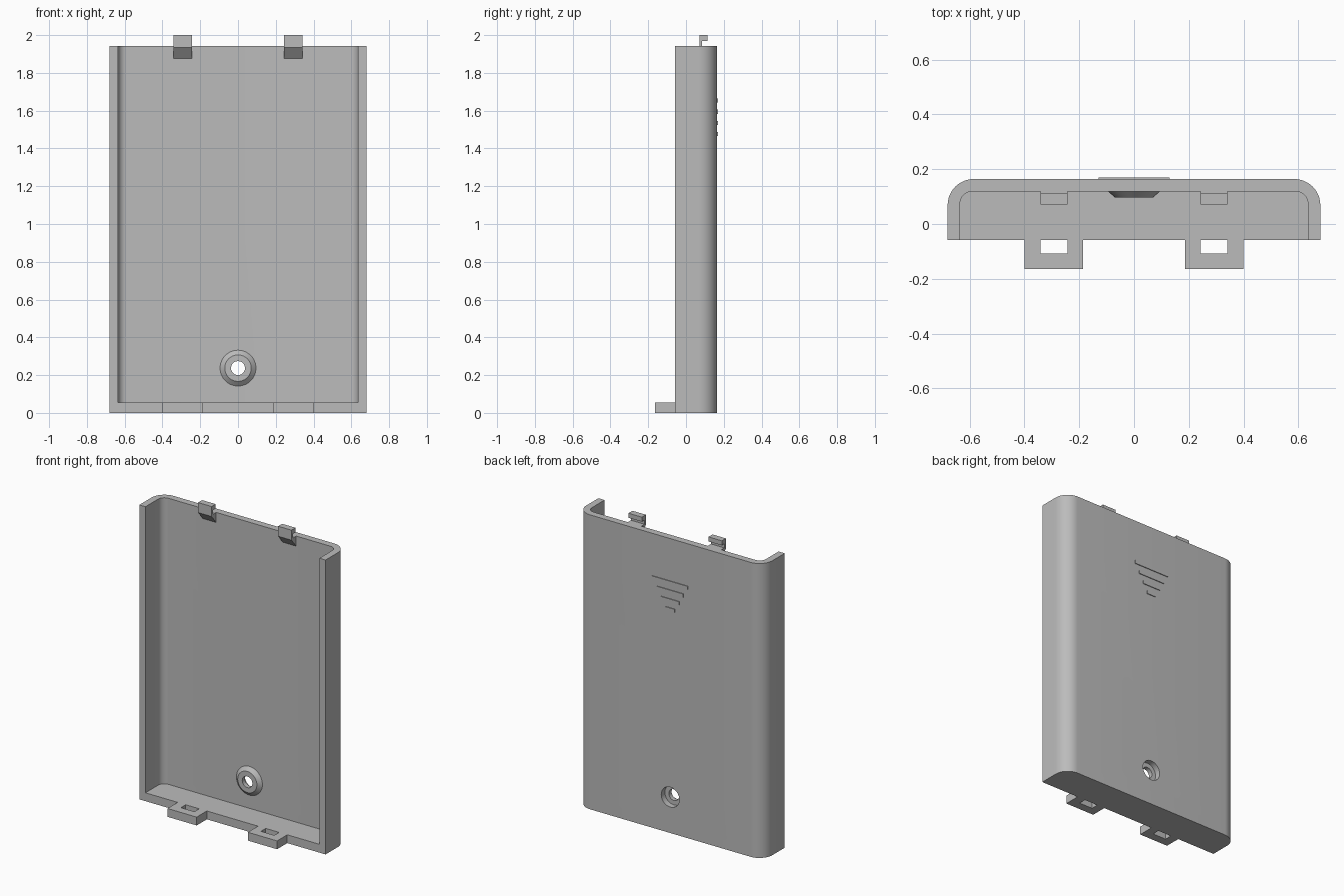
import bpy, bmesh
from math import sin, cos, pi, radians
from mathutils import Vector

if "Cube" in bpy.data.objects:
    bpy.data.objects.remove(bpy.data.objects["Cube"], do_unlink=True)

grey = bpy.data.materials.new("plain grey plastic")
grey.use_nodes = True
grey.diffuse_color = (0.5, 0.5, 0.5, 1)
grey.node_tree.nodes["Principled BSDF"].inputs["Base Color"].default_value = (0.5, 0.5, 0.5, 1)

HALF, BACK, LIP, TOP = 0.68, 0.164, -0.058, 1.943
WALL, FLOOR = 0.045, 0.055
SCREW_Z = 0.237


def finish(name, bm, smooth=False):
    bmesh.ops.recalc_face_normals(bm, faces=bm.faces)
    mesh = bpy.data.meshes.new(name)
    bm.to_mesh(mesh)
    bm.free()
    mesh.materials.append(grey)
    obj = bpy.data.objects.new(name, mesh)
    bpy.context.collection.objects.link(obj)
    if smooth:
        activate(obj)
        bpy.ops.object.shade_smooth_by_angle(angle=radians(30))
    return obj


def activate(obj):
    bpy.ops.object.select_all(action='DESELECT')
    obj.select_set(True)
    bpy.context.view_layer.objects.active = obj


def prism(name, points, direction):
    """Extrude a flat outline of 3D points along a direction."""
    bm = bmesh.new()
    face = bm.faces.new([bm.verts.new(p) for p in points])
    moved = bmesh.ops.extrude_face_region(bm, geom=[face])["geom"]
    bmesh.ops.translate(bm, vec=Vector(direction),
                        verts=[v for v in moved if isinstance(v, bmesh.types.BMVert)])
    return finish(name, bm)


def lathe(name, profile, segments=48):
    """Spin a closed (radius, y) profile about the screw axis."""
    bm = bmesh.new()
    rings = [[bm.verts.new((r * cos(2 * pi * i / segments), y,
                            SCREW_Z + r * sin(2 * pi * i / segments)))
              for i in range(segments)] for r, y in profile]
    for a, b in zip(rings, rings[1:] + rings[:1]):
        for i in range(segments):
            j = (i + 1) % segments
            bm.faces.new((a[i], a[j], b[j], b[i]))
    return finish(name, bm, True)


def tray_outline(half, front, back, radius, z, steps=12):
    """Section with a flat front and two rounded back corners."""
    arc = [(half - radius + radius * cos(pi / 2 * i / steps),
            back - radius + radius * sin(pi / 2 * i / steps)) for i in range(steps + 1)]
    right = [(half, front)] + arc
    return [(x, y, z) for x, y in right + [(-x, y) for x, y in reversed(right)]]


def cut(obj, cutter):
    mod = obj.modifiers.new("cut", 'BOOLEAN')
    mod.operation, mod.solver, mod.object = 'DIFFERENCE', 'EXACT', cutter
    activate(obj)
    bpy.ops.object.modifier_apply(modifier=mod.name)
    bpy.data.objects.remove(cutter, do_unlink=True)


# Cover shell: solid tray hollowed from the front and top
cover = prism("cover_shell", tray_outline(HALF, LIP, BACK, 0.095, 0), (0, 0, TOP))
cut(cover, prism("cavity", tray_outline(HALF - WALL, LIP - 0.3, BACK - WALL, 0.045, FLOOR),
                 (0, 0, TOP)))

# Screw recess through the back wall
recess = [(0.066 * cos(2 * pi * i / 48), 0.0, SCREW_Z + 0.066 * sin(2 * pi * i / 48))
          for i in range(48)]
cut(cover, prism("recess", recess, (0, 0.4, 0)))
activate(cover)
bpy.ops.object.shade_smooth_by_angle(angle=radians(30))

# Conical boss with the screw hole
lathe("screw_boss", [(0.037, 0.097), (0.07, 0.097), (0.095, BACK - WALL),
                     (0.095, 0.126), (0.037, 0.126)])

for side, s in (("left", 1), ("right", -1)):
    # Slotted tab on the bottom edge
    tab = [(0.187, LIP), (0.187, -0.164), (0.4, -0.164), (0.4, LIP),
           (0.341, LIP), (0.341, -0.108), (0.243, -0.108), (0.243, LIP)]
    prism(side + "_bottom_tab", [(s * x, y, 0) for x, y in tab], (0, 0, FLOOR))
    # Hooked clip on the top edge
    hook = [(0.122, 1.873), (0.071, 1.934), (0.071, 2.0), (0.113, 2.0),
            (0.113, 1.97), (0.086, 1.97), (0.086, TOP), (0.122, TOP)]
    prism(side + "_top_clip", [(s * 0.243, y, z) for y, z in hook], (s * 0.098, 0, 0))

# Grip ribs on the back, shrinking downwards
for i in range(4):
    half, z = 0.13 - 0.032 * i, 1.642 - 0.059 * i
    prism(f"grip_rib_{i + 1}", [(-half, BACK - 0.005, z), (half, BACK - 0.005, z),
                                (half, BACK - 0.005, z + 0.022),
                                (-half, BACK - 0.005, z + 0.022)], (0, 0.01, 0))
